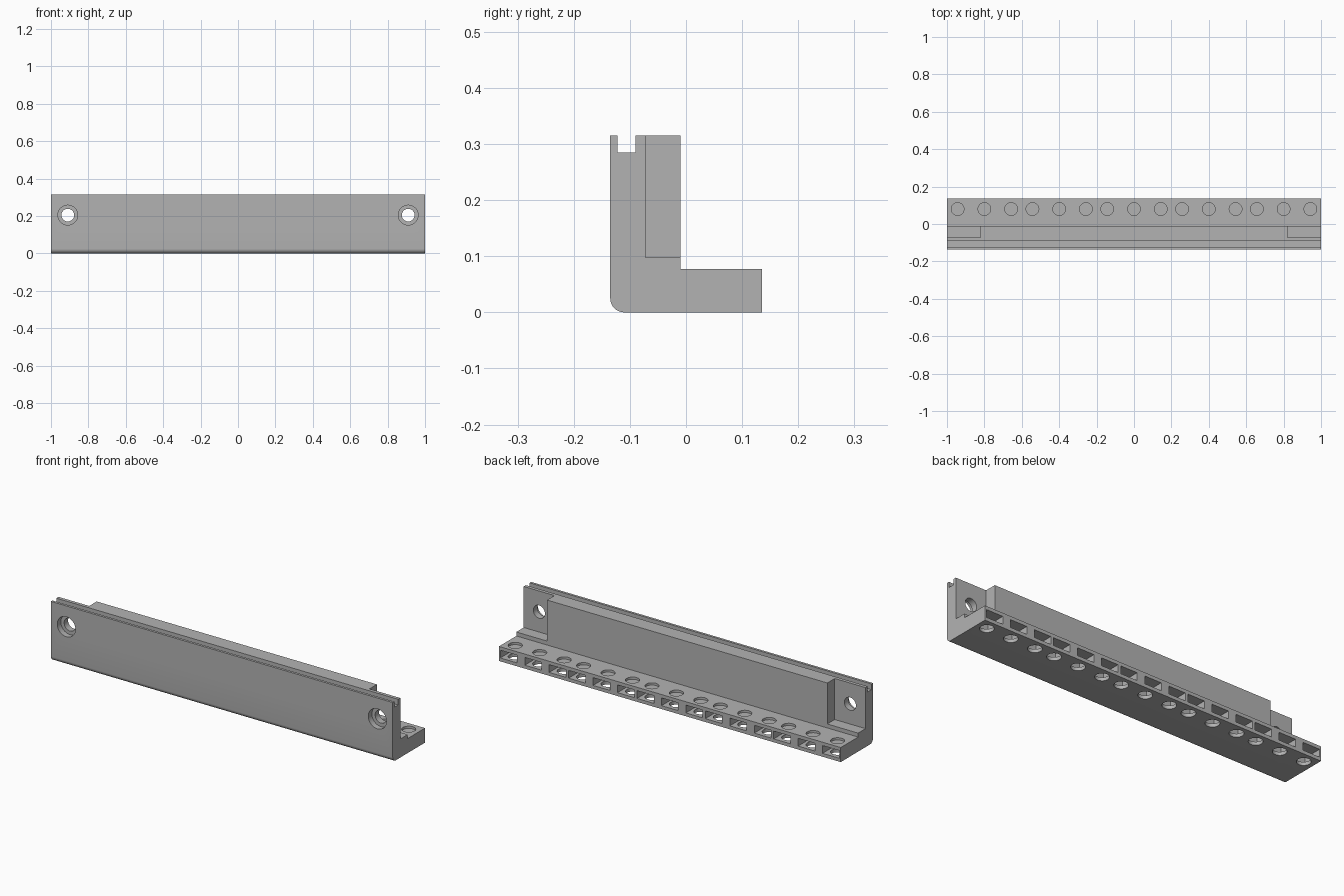
import bpy, bmesh, math
from mathutils import Matrix, Vector

if "Cube" in bpy.data.objects:
    bpy.data.objects.remove(bpy.data.objects["Cube"])

grey = bpy.data.materials.new("plain grey")
grey.use_nodes = True
colour = (0.45, 0.45, 0.45, 1)
grey.diffuse_color = colour
grey.node_tree.nodes["Principled BSDF"].inputs["Base Color"].default_value = colour


def make_object(name, bm):
    bmesh.ops.recalc_face_normals(bm, faces=bm.faces)
    mesh = bpy.data.meshes.new(name)
    bm.to_mesh(mesh)
    bm.free()
    mesh.materials.append(grey)
    obj = bpy.data.objects.new(name, mesh)
    bpy.context.collection.objects.link(obj)
    return obj


def add_box(bm, low, high):
    low, high = Vector(low), Vector(high)
    size = Matrix.Diagonal((*(high - low), 1))
    bmesh.ops.create_cube(bm, size=1, matrix=Matrix.Translation((low + high) / 2) @ size)


def add_cylinder(bm, start, end, radius):
    start, end = Vector(start), Vector(end)
    axis = end - start
    turn = axis.to_track_quat("Z", "Y").to_matrix().to_4x4()
    bmesh.ops.create_cone(bm, cap_ends=True, segments=40, radius1=radius, radius2=radius,
                          depth=axis.length, matrix=Matrix.Translation((start + end) / 2) @ turn)


def cut(target, name, bm):
    cutter = make_object(name, bm)
    cutter.hide_render = True
    mod = target.modifiers.new(name, "BOOLEAN")
    mod.operation = "DIFFERENCE"
    mod.solver = "EXACT"
    mod.object = cutter
    bpy.context.view_layer.objects.active = target
    bpy.ops.object.modifier_apply(modifier=mod.name)
    bpy.data.objects.remove(cutter)


# L-shaped rail with a groove along its top and a rounded lower front edge
profile = [(0.135, 0), (0.135, 0.077), (-0.01, 0.077), (-0.01, 0.315), (-0.09, 0.315),
           (-0.09, 0.285), (-0.122, 0.285), (-0.122, 0.315), (-0.135, 0.315)]
radius = 0.025
for i in range(9):
    a = math.pi + i * math.pi / 16
    profile.append((-0.11 + radius * math.cos(a), radius + radius * math.sin(a)))
bm = bmesh.new()
face = bm.faces.new([bm.verts.new((-1, y, z)) for y, z in profile])
sweep = bmesh.ops.extrude_face_region(bm, geom=[face])
bmesh.ops.translate(bm, vec=(2, 0, 0),
                    verts=[v for v in sweep["geom"] if isinstance(v, bmesh.types.BMVert)])
rail = make_object("angle_rail", bm)

# Notches behind both ends of the wall
bm = bmesh.new()
for side in (-1, 1):
    xs = sorted((side * 0.82, side * 1.1))
    add_box(bm, (xs[0], -0.072, 0.098), (xs[1], 0.05, 0.4))
cut(rail, "end_notches", bm)

# Counterbored screw holes through the wall
for name, r, depth in (("counterbores", 0.053, -0.105), ("screw_holes", 0.034, 0.0)):
    bm = bmesh.new()
    for side in (-1, 1):
        add_cylinder(bm, (side * 0.91, -0.2, 0.205), (side * 0.91, depth, 0.205), r)
    cut(rail, name, bm)

# Flange sockets in groups of three: rear pocket, shallow top recess, open bottom hole
centres = [0.4 * g + s * 0.143 for g in range(-2, 3) for s in (-1, 0, 1)]
bm = bmesh.new()
for x in centres:
    add_box(bm, (x - 0.049, 0.031, 0.018), (x + 0.049, 0.2, 0.059))
cut(rail, "rear_pockets", bm)
bm = bmesh.new()
for x in centres:
    add_cylinder(bm, (x, 0.08, 0.065), (x, 0.08, 0.1), 0.034)
    add_cylinder(bm, (x, 0.08, -0.03), (x, 0.08, 0.035), 0.034)
cut(rail, "flange_holes", bm)

# Smooth the round surfaces, keep edges crisp
bpy.ops.object.select_all(action="DESELECT")
rail.select_set(True)
bpy.context.view_layer.objects.active = rail
bpy.ops.object.shade_smooth_by_angle(angle=math.radians(30))
